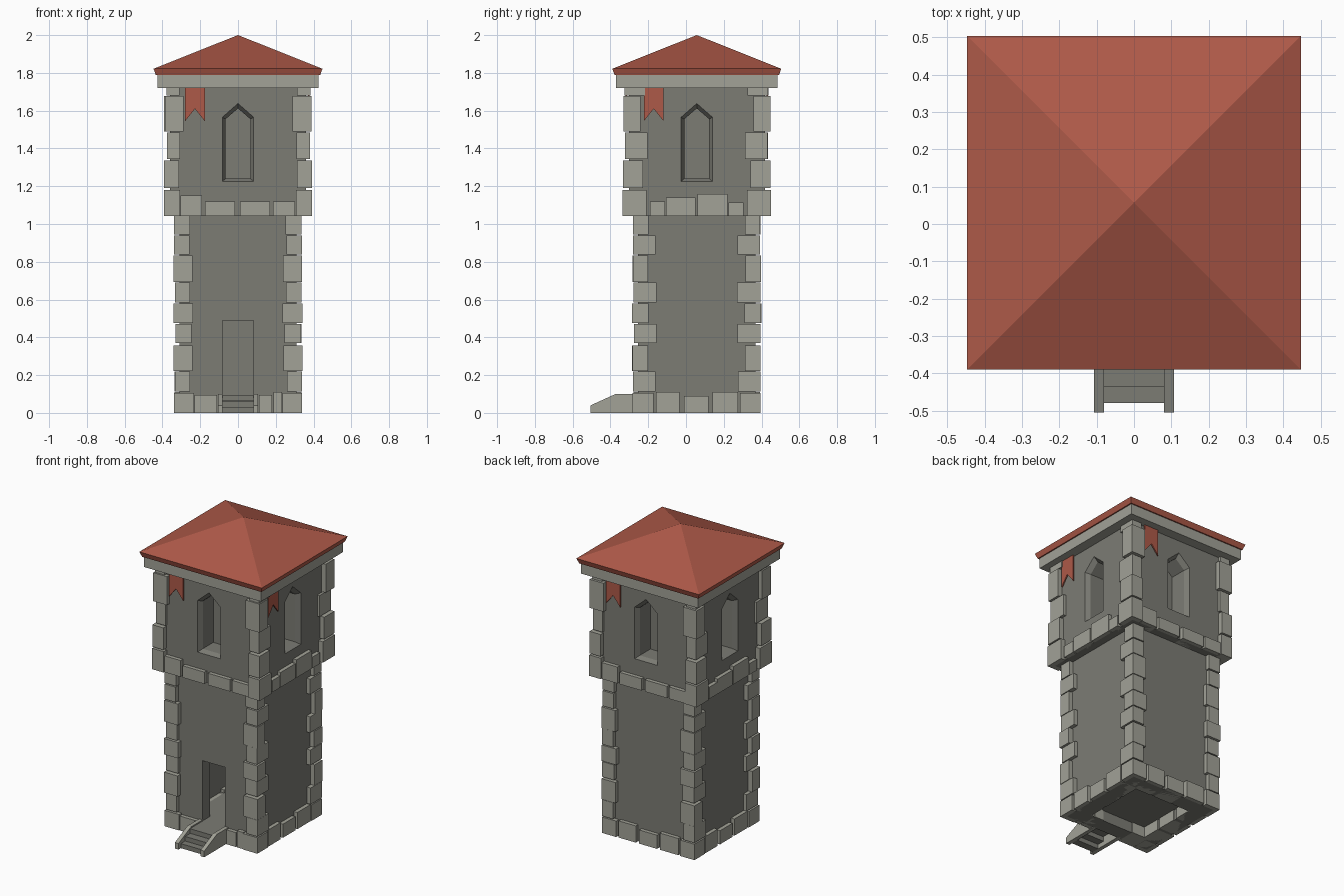
import bpy, bmesh, random
from math import pi
from mathutils import Matrix

if "Cube" in bpy.data.objects:
    bpy.data.objects.remove(bpy.data.objects["Cube"])

random.seed(4)
CY = 0.057                                    # tower axis in y


def material(name, color):
    m = bpy.data.materials.new(name)
    m.diffuse_color = color
    m.use_nodes = True
    m.node_tree.nodes["Principled BSDF"].inputs["Base Color"].default_value = m.diffuse_color
    return m


RED = material("roof_red", (0.42, 0.10, 0.065, 1))
STONE = material("pale_stone", (0.36, 0.36, 0.31, 1))
WALL = material("dark_stone", (0.20, 0.20, 0.175, 1))


def loft(name, rings, mat=None, side=0):
    """Closed solid through equal-length rings; side turns it round the tower by 90 degree steps."""
    bm = bmesh.new()
    vs = [[bm.verts.new(p) for p in r] for r in rings]
    n = len(rings[0])
    for a, b in zip(vs, vs[1:]):
        for i in range(n):
            bm.faces.new((a[i], a[(i + 1) % n], b[(i + 1) % n], b[i]))
    bm.faces.new(vs[0][::-1])
    bm.faces.new(vs[-1])
    bmesh.ops.remove_doubles(bm, verts=bm.verts, dist=1e-5)
    bmesh.ops.recalc_face_normals(bm, faces=bm.faces)
    bm.transform(Matrix.Translation((0, CY, 0)) @ Matrix.Rotation(side * pi / 2, 4, 'Z'))
    me = bpy.data.meshes.new(name)
    bm.to_mesh(me)
    bm.free()
    ob = bpy.data.objects.new(name, me)
    bpy.context.collection.objects.link(ob)
    if mat:
        me.materials.append(mat)
    return ob


def rect(x0, x1, y0, y1, z):
    return [(x0, y0, z), (x1, y0, z), (x1, y1, z), (x0, y1, z)]


def box(name, x, y, z, mat=STONE, side=0):
    return loft(name, [rect(*x, *y, z[0]), rect(*x, *y, z[1])], mat, side)


def square(name, levels, mat):
    return loft(name, [rect(-h, h, -h, h, z) for h, z in levels], mat)


def cut(target, cutters):
    bpy.context.view_layer.objects.active = target
    for c in cutters:
        c.hide_render = True
        m = target.modifiers.new("cut", 'BOOLEAN')
        m.operation, m.solver, m.object = 'DIFFERENCE', 'EXACT', c
        bpy.ops.object.modifier_apply(modifier=m.name)
        bpy.data.objects.remove(c)


# Hollow lower shaft with doorway and a floor above an open underside
shaft = square("lower_wall", [(0.31, 0.0), (0.31, 1.05)], WALL)
cut(shaft, [square("room_cutter", [(0.23, 0.09), (0.23, 1.0)], None),
            square("under_cutter", [(0.21, -0.1), (0.21, 0.07)], None),
            box("door_cutter", (-0.082, 0.082), (-0.5, -0.2), (0.09, 0.49), None)])

# Upper storey with four chamfered pointed window recesses
upper = square("upper_wall", [(0.36, 1.042), (0.36, 1.73)], WALL)


def arch(w, z0, z1, z2, y):
    return [(-w, y, z0), (w, y, z0), (w, y, z1), (0, y, z2), (-w, y, z1)]


OUTER, INNER = (0.083, 1.225, 1.565, 1.638), (0.066, 1.24, 1.555, 1.612)
cut(upper, [loft("window_cutter", [arch(*OUTER, -0.4), arch(*OUTER, -0.36),
                                   arch(*INNER, -0.33), arch(*INNER, -0.22)], None, s)
            for s in range(4)])

# Corner stones: z0, z1, outer half-width, length along x, length along y
LOWER = [(0.0, 0.105, 0.34, 0.105, 0.11), (0.112, 0.22, 0.336, 0.08, 0.12),
         (0.222, 0.358, 0.34, 0.10, 0.082), (0.37, 0.47, 0.334, 0.085, 0.12),
         (0.475, 0.58, 0.34, 0.105, 0.085), (0.585, 0.69, 0.334, 0.08, 0.122),
         (0.692, 0.832, 0.338, 0.10, 0.08), (0.838, 0.938, 0.338, 0.08, 0.12),
         (0.945, 1.042, 0.336, 0.085, 0.08)]
UPPER = [(1.042, 1.18, 0.39, 0.085, 0.125), (1.19, 1.335, 0.391, 0.08, 0.107),
         (1.345, 1.485, 0.378, 0.07, 0.12), (1.49, 1.678, 0.39, 0.10, 0.09),
         (1.68, 1.722, 0.38, 0.07, 0.11)]
for z0, z1, h, lx, ly in LOWER + UPPER:
    for sx in (-1, 1):
        for sy in (-1, 1):
            o = h + random.uniform(-0.003, 0.003)
            box("corner_stone", sorted((sx * o, sx * (o - lx))),
                sorted((sy * o, sy * (o - ly))), (z0, z1))

# Footing course and the course under the upper storey: x0, x1, top
FOOT_DOOR = [(-0.23, -0.112, 0.095), (0.112, 0.18, 0.095), (0.188, 0.232, 0.11)]
FOOT = [(-0.217, -0.092, 0.11), (-0.067, 0.063, 0.09), (0.083, 0.218, 0.11)]
BAND_A = [(-0.305, -0.19, 1.15), (-0.175, -0.015, 1.12), (0.01, 0.17, 1.12), (0.185, 0.303, 1.12)]
BAND_B = [(-0.247, -0.167, 1.12), (-0.162, -0.007, 1.14), (0.003, 0.163, 1.16), (0.168, 0.248, 1.115)]
for s in range(4):
    for x0, x1, top in (FOOT_DOOR if s == 0 else FOOT):
        box("footing_stone", (x0, x1), (-0.335, -0.205), (0, top), STONE, s)
    for x0, x1, top in (BAND_B if s % 2 else BAND_A):
        box("band_stone", (x0, x1), (-0.385, -0.30), (1.042, top), STONE, s)

# Cornice and pyramid roof
square("cornice", [(0.427, 1.72), (0.427, 1.79)], STONE)
square("roof", [(0.435, 1.788), (0.447, 1.822), (0.0005, 2.0)], RED)

# Swallow-tail banners on front, right and back
for s in range(3):
    loft("banner", [[(-0.28, y, 1.725), (-0.28, y, 1.545), (-0.228, y, 1.61),
                     (-0.176, y, 1.545), (-0.176, y, 1.725)] for y in (-0.378, -0.37)], RED, s)

# Door stairs: sloped cheeks and three treads
for x0, x1 in ((-0.107, -0.081), (0.081, 0.107)):
    side_profile = [(-0.562, 0), (-0.30, 0), (-0.30, 0.1), (-0.43, 0.1), (-0.562, 0.04)]
    loft("stair_cheek", [[(x, y, z) for y, z in side_profile] for x in (x0, x1)], STONE)
for y0, y1, top in ((-0.537, -0.487, 0.03), (-0.492, -0.437, 0.06), (-0.442, -0.22, 0.092)):
    box("stair_tread", (-0.082, 0.082), (y0, y1), (top - 0.03, top), WALL)
